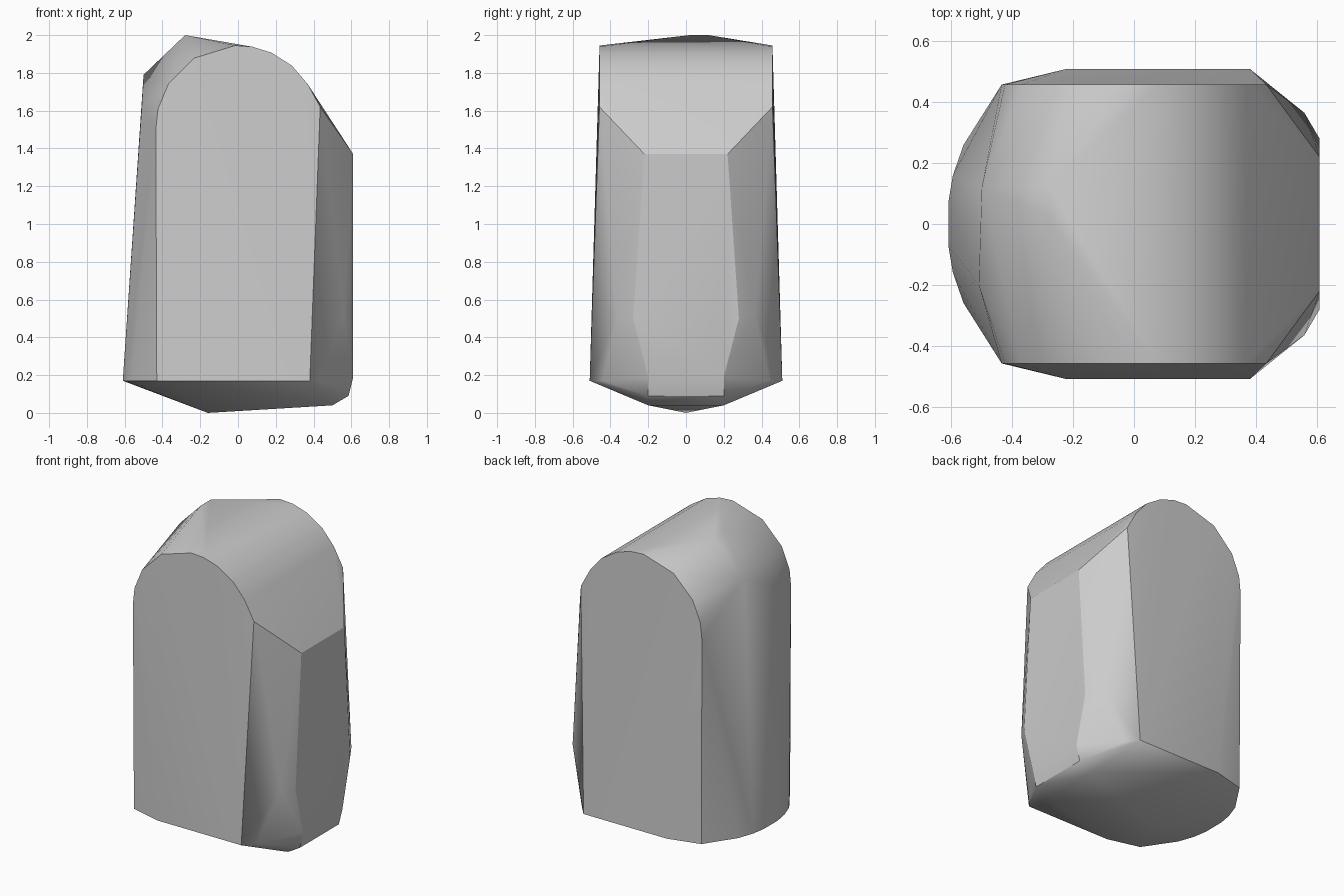
import bpy
import bmesh
from math import sin, cos, radians

# Remove the default cube
default_cube = bpy.data.objects.get("Cube")
if default_cube:
    bpy.data.objects.remove(default_cube, do_unlink=True)

# Single stone colour
stone = bpy.data.materials.new("stone grey")
stone.use_nodes = True
grey = (0.6, 0.6, 0.6, 1)
stone.diffuse_color = grey
stone.node_tree.nodes["Principled BSDF"].inputs["Base Color"].default_value = grey


def both_sides(points):
    """Return the points together with their front/back reflections."""
    return points + [(x, -y, z) for x, y, z in points]


def arch_points(radius, centre_height, depth, angles):
    """Return points on a round arch lying on the front and back faces."""
    return both_sides([
        (radius * cos(radians(a)), depth, centre_height + radius * sin(radians(a)))
        for a in angles
    ])


# Rounded arch that ends the front and back faces
arch = arch_points(0.435, 1.51, 0.458, (32, 49, 66, 80, 92, 122, 148, 167, 181))
arch += both_sides([(0.435, 0.458, 1.62)])

# Base rim, curved on the left of the front face
rim_height = 0.17
rim_outline = [(0.38, 0.51), (-0.22, 0.51), (-0.43, 0.455),
               (-0.56, 0.26), (-0.595, 0.16), (-0.61, 0.07)]
base_rim = both_sides([(x, y, rim_height) for x, y in rim_outline])

# Broad side panel with its bevelled corners
side_panel = both_sides([
    (0.61, 0.22, 1.37), (0.61, 0.28, 0.5), (0.61, 0.2, 0.19),
    (0.56, 0.365, 0.52), (0.44, 0.44, rim_height),
])

# Chamfered foot and the low point underneath
foot = both_sides([(0.585, 0.2, 0.09), (0.5, 0.2, 0.04)])
foot.append((-0.16, 0, 0))

# Uneven ridge and shoulder at the top
ridge = [(-0.28, 0.02, 2), (-0.28, 0.12, 2)]
shoulder = [(-0.5, 0.12, 1.79), (-0.51, -0.2, 1.62)]

# Wrap all the corner groups in one faceted boulder
bm = bmesh.new()
for corner in arch + base_rim + side_panel + foot + ridge + shoulder:
    bm.verts.new(corner)
hull = bmesh.ops.convex_hull(bm, input=bm.verts[:])
unused = {v for v in hull["geom_interior"] + hull["geom_unused"]
          if isinstance(v, bmesh.types.BMVert)}
bmesh.ops.delete(bm, geom=list(unused), context="VERTS")
bmesh.ops.dissolve_limit(bm, angle_limit=radians(1),
                         verts=bm.verts[:], edges=bm.edges[:])
bmesh.ops.recalc_face_normals(bm, faces=bm.faces[:])

mesh = bpy.data.meshes.new("boulder")
bm.to_mesh(mesh)
bm.free()
mesh.materials.append(stone)
boulder = bpy.data.objects.new("boulder", mesh)
bpy.context.collection.objects.link(boulder)

# Soft shading with crisp outer edges
bpy.ops.object.select_all(action="DESELECT")
boulder.select_set(True)
bpy.context.view_layer.objects.active = boulder
bpy.ops.object.shade_smooth_by_angle(angle=radians(30))
